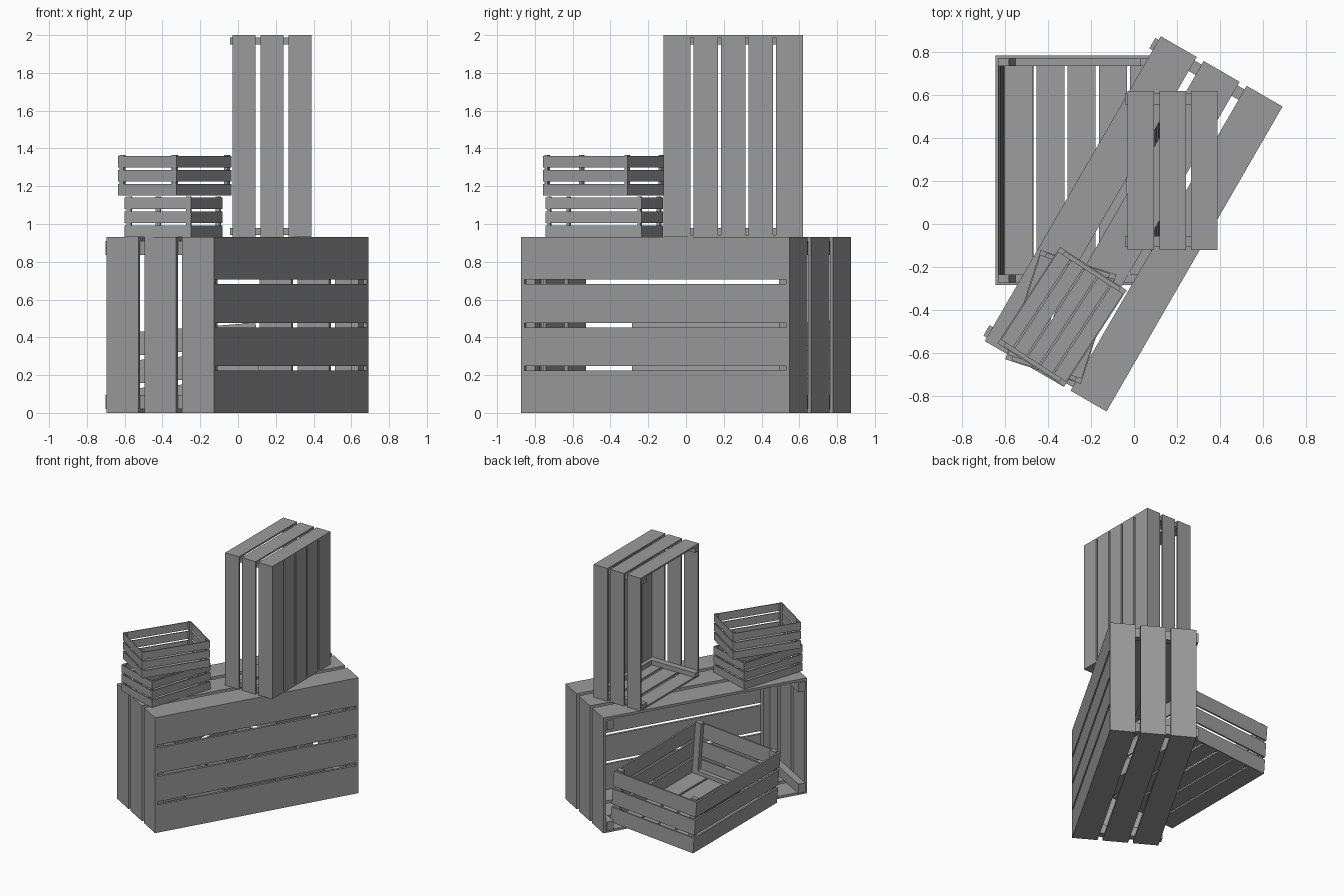
import bpy, bmesh
from math import radians
from mathutils import Matrix, Vector

cube = bpy.data.objects.get("Cube")
if cube:
    bpy.data.objects.remove(cube, do_unlink=True)

grey = bpy.data.materials.new("grey_wood")
grey.use_nodes = True
colour = (0.33, 0.33, 0.33, 1)
grey.diffuse_color = colour
grey.node_tree.nodes["Principled BSDF"].inputs["Base Color"].default_value = colour


def boards(name, boxes, matrix):
    """One object made of axis-aligned boards given as (low corner, high corner)."""
    bm = bmesh.new()
    for low, high in boxes:
        low, high = Vector(low), Vector(high)
        place = Matrix.Translation((low + high) / 2) @ Matrix.Diagonal((high - low).to_4d())
        bmesh.ops.create_cube(bm, size=1, matrix=place)
    mesh = bpy.data.meshes.new(name)
    bm.to_mesh(mesh)
    bm.free()
    mesh.materials.append(grey)
    obj = bpy.data.objects.new(name, mesh)
    bpy.context.collection.objects.link(obj)
    obj.matrix_world = matrix


def spread(start, end, count, gap):
    """Split a span into equal slats with gaps between them."""
    width = (end - start - gap * (count - 1)) / count
    return [(start + i * (width + gap), start + i * (width + gap) + width) for i in range(count)]


def crate(name, length, width, height, scale, floor_count, matrix):
    """Slatted crate: floor at z = 0, open at the top, long side along x."""
    x, y = length / 2, width / 2
    t = 0.013 * scale                        # slat thickness
    px, py = 0.037 * scale, 0.05 * scale     # post section
    rows = spread(0, height, 3, 0.025 * scale)
    ix, iy = x - t, y - t

    # Floor slats run lengthwise inside the walls
    floor = [((-ix, a, 0), (ix, b, t)) for a, b in spread(-iy, iy, floor_count, 0.016 * scale)]
    boards(name + "_floor_slats", floor, matrix)

    # Three rows of slats on the long sides and the ends
    sides, ends, posts, battens = [], [], [], []
    for a, b in rows:
        sides += [((-x, -y, a), (x, -iy, b)), ((-x, iy, a), (x, y, b))]
        ends += [((-x, -iy, a), (-ix, iy, b)), ((ix, -iy, a), (x, iy, b))]
    boards(name + "_side_slats", sides, matrix)
    boards(name + "_end_slats", ends, matrix)

    # Corner posts stand slightly proud of the rim; battens join them across the floor
    for x0, x1 in ((-ix, -ix + px), (ix - px, ix)):
        for y0, y1 in ((-iy, -iy + py), (iy - py, iy)):
            posts.append(((x0, y0, t), (x1, y1, height + 0.012 * scale)))
        battens.append(((x0, -iy + py, t), (x1, iy - py, t + 0.03 * scale)))
    boards(name + "_corner_posts", posts, matrix)
    boards(name + "_floor_battens", battens, matrix)


def turn(degrees, axis):
    return Matrix.Rotation(radians(degrees), 4, axis)


move = Matrix.Translation

# Large crate lying on its long side
crate("large_crate", 1.64, 0.93, 0.655, 1.5, 4,
      move((0.282, -0.163, 0.465)) @ turn(60, 'Z') @ turn(-90, 'X'))

# Medium crate standing on end on top of it
crate("upright_crate", 1.07, 0.74, 0.42, 1, 5,
      move((0.39, 0.25, 1.465)) @ turn(-90, 'Y'))

# Medium crate leaning out of the large one
crate("leaning_crate", 1.07, 0.74, 0.42, 1, 5,
      move((-0.243, 0.25, 0.03)) @ turn(-4.5, 'Y') @ turn(90, 'Z'))

# Two small stacked crates
crate("lower_small_crate", 0.535, 0.37, 0.21, 0.5, 5,
      move((-0.341, -0.433, 0.93)) @ turn(72, 'Z'))
crate("upper_small_crate", 0.535, 0.37, 0.21, 0.5, 5,
      move((-0.335, -0.432, 1.15)) @ turn(57, 'Z'))
